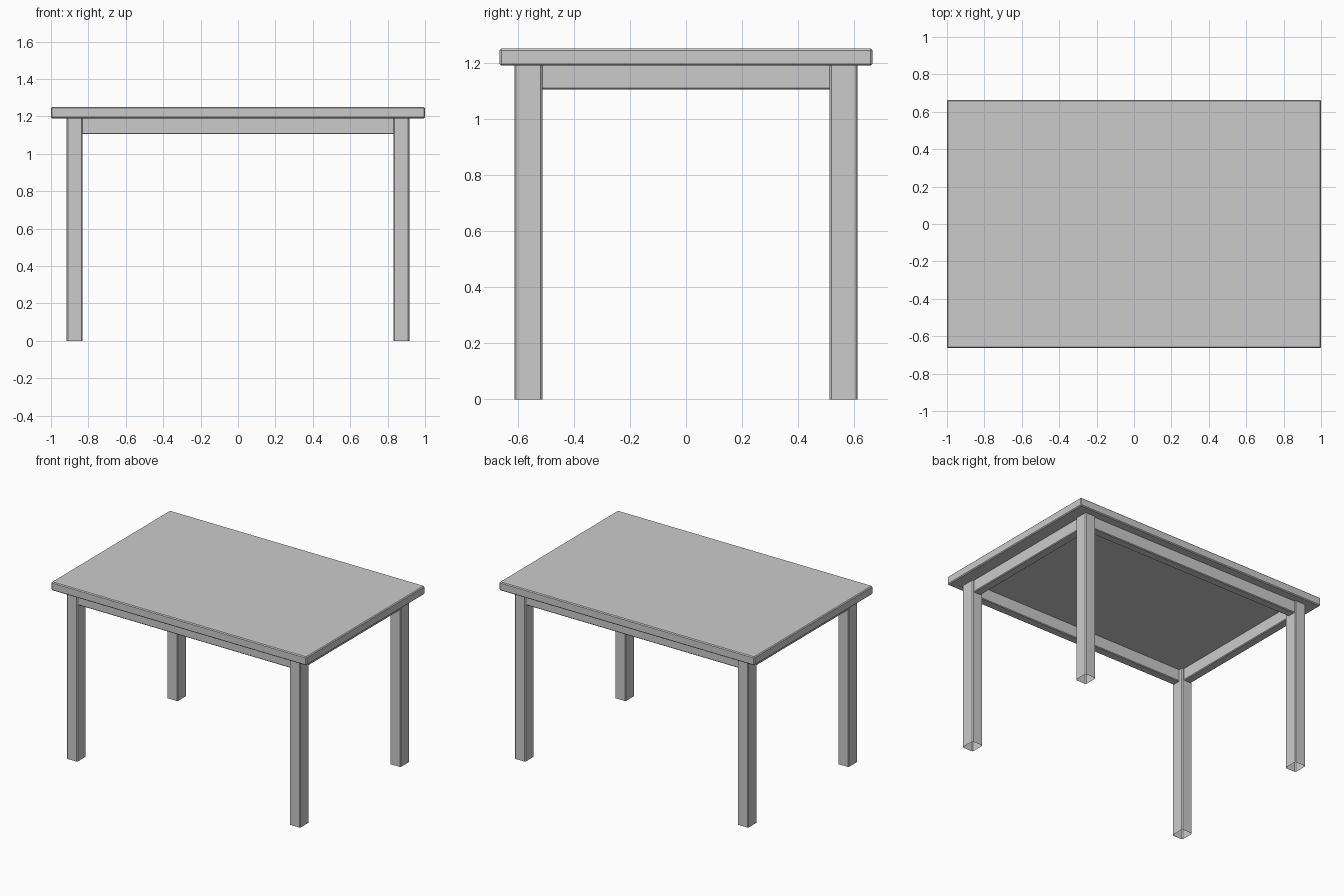
import bpy, bmesh
from mathutils import Vector

if "Cube" in bpy.data.objects:
    bpy.data.objects.remove(bpy.data.objects["Cube"])


def box(name, lo, hi, bevel, vertical_only=False, open_ends=False):
    """Softly chamfered box between two corners."""
    lo, hi = Vector(lo), Vector(hi)
    bm = bmesh.new()
    bmesh.ops.create_cube(bm, size=1)
    for v in bm.verts:
        v.co = (lo + hi) / 2 + v.co * (hi - lo)
    edges = [e for e in bm.edges
             if not vertical_only or abs(e.verts[0].co.z - e.verts[1].co.z) > 0.01]
    bmesh.ops.bevel(bm, geom=edges, offset=bevel, segments=1,
                    profile=0.5, affect='EDGES')
    if open_ends:
        bm.normal_update()
        ends = [f for f in bm.faces if abs(f.normal.z) > 0.9]
        bmesh.ops.delete(bm, geom=ends, context='FACES_ONLY')
    me = bpy.data.meshes.new(name)
    bm.to_mesh(me)
    bm.free()
    ob = bpy.data.objects.new(name, me)
    bpy.context.collection.objects.link(ob)
    return ob


TOP_Z, UNDER_Z, RAIL_Z = 1.25, 1.19, 1.105
LX0, LX1 = 0.832, 0.916   # leg extent in x
LY0, LY1 = 0.512, 0.612   # leg extent in y
INSET, THICK = 0.01, 0.06  # apron rail setback and thickness

# Tabletop
box("tabletop", (-1, -0.664, UNDER_Z), (1, 0.664, TOP_Z), 0.006)

# Legs, hollow at the feet
for sx, xn in ((-1, "left"), (1, "right")):
    for sy, yn in ((-1, "front"), (1, "back")):
        xs, ys = sorted((sx * LX0, sx * LX1)), sorted((sy * LY0, sy * LY1))
        box(f"{yn}_{xn}_leg", (xs[0], ys[0], 0), (xs[1], ys[1], UNDER_Z),
            0.006, vertical_only=True, open_ends=True)

# Apron rails between the legs
for s, yn, xn in ((-1, "front", "left"), (1, "back", "right")):
    ys = sorted((s * (LY1 - INSET), s * (LY1 - INSET - THICK)))
    box(f"{yn}_rail", (-LX0 - 0.01, ys[0], RAIL_Z), (LX0 + 0.01, ys[1], UNDER_Z + 0.005), 0.005)
    xs = sorted((s * (LX1 - INSET), s * (LX1 - INSET - THICK)))
    box(f"{xn}_rail", (xs[0], -LY0 - 0.01, RAIL_Z), (xs[1], LY0 + 0.01, UNDER_Z + 0.005), 0.005)
